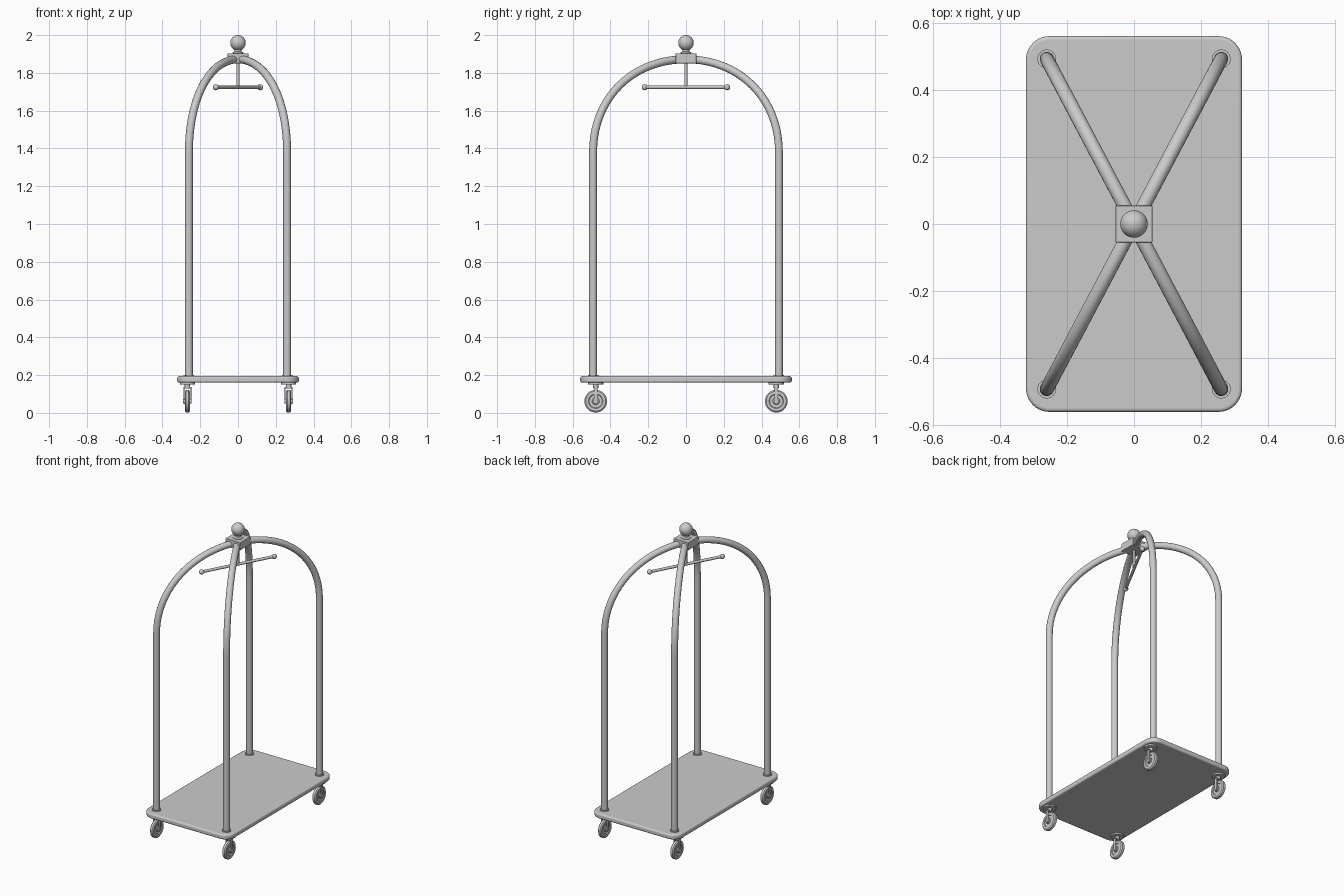
import bpy, math
from mathutils import Vector

if "Cube" in bpy.data.objects:
    bpy.data.objects.remove(bpy.data.objects["Cube"])

TX, TY = 0.26, 0.492      # post positions


def finish(ob, name, angle=35):
    ob.name = name
    bpy.ops.object.select_all(action='DESELECT')
    ob.select_set(True)
    bpy.context.view_layer.objects.active = ob
    bpy.ops.object.shade_smooth_by_angle(angle=math.radians(angle))
    return ob


def bevel(ob, width, segments=3):
    m = ob.modifiers.new("Bevel", 'BEVEL')
    m.width, m.segments, m.limit_method = width, segments, 'ANGLE'


def box(name, loc, size, bev=0.0):
    bpy.ops.mesh.primitive_cube_add(size=1, location=loc)
    ob = bpy.context.object
    ob.scale = size
    bpy.ops.object.transform_apply(location=False, rotation=False, scale=True)
    if bev:
        bevel(ob, bev)
    return finish(ob, name)


def rod(name, a, b, r, n=24):
    a, b = Vector(a), Vector(b)
    bpy.ops.mesh.primitive_cylinder_add(vertices=n, radius=r, depth=(b - a).length, location=(a + b) / 2)
    ob = bpy.context.object
    ob.rotation_euler = (b - a).to_track_quat('Z', 'Y').to_euler()
    return finish(ob, name)


def ball(name, loc, r):
    bpy.ops.mesh.primitive_uv_sphere_add(segments=32, ring_count=16, radius=r, location=loc)
    return finish(bpy.context.object, name)


def lathe(name, profile, loc, axis='Z', n=40, closed=False):
    """Revolve (radius, height) points around the Z or X axis."""
    verts, faces, k = [], [], len(profile)
    for i in range(n):
        t = 2 * math.pi * i / n
        for r, h in profile:
            c, s = r * math.cos(t), r * math.sin(t)
            verts.append((c, s, h) if axis == 'Z' else (h, c, s))
    for i in range(n):
        j = (i + 1) % n
        for p in range(k if closed else k - 1):
            q = (p + 1) % k
            faces.append((i * k + p, j * k + p, j * k + q, i * k + q))
    me = bpy.data.meshes.new(name)
    me.from_pydata(verts, [], faces)
    ob = bpy.data.objects.new(name, me)
    bpy.context.collection.objects.link(ob)
    ob.location = loc
    return finish(ob, name)


def slab(name, hx, hy, r, z0, z1, edge):
    """Rounded-corner plate with a rounded rim."""
    pts = []
    for cx, cy, a0 in ((1, 1, 0), (-1, 1, 90), (-1, -1, 180), (1, -1, 270)):
        for i in range(11):
            a = math.radians(a0 + 9 * i)
            pts.append((cx * (hx - r) + r * math.cos(a), cy * (hy - r) + r * math.sin(a)))
    n = len(pts)
    verts = [(x, y, z) for z in (z0, z1) for x, y in pts]
    faces = [tuple(reversed(range(n))), tuple(range(n, 2 * n))]
    faces += [(i, (i + 1) % n, n + (i + 1) % n, n + i) for i in range(n)]
    me = bpy.data.meshes.new(name)
    me.from_pydata(verts, [], faces)
    ob = bpy.data.objects.new(name, me)
    bpy.context.collection.objects.link(ob)
    bevel(ob, edge, 4)
    return finish(ob, name)


def arch(name, sx):
    """Diagonal hoop: straight posts joined by a bezier arch."""
    cu = bpy.data.curves.new(name, 'CURVE')
    cu.dimensions, cu.bevel_depth, cu.bevel_resolution = '3D', 0.021, 6
    cu.resolution_u, cu.use_fill_caps = 20, True
    sp = cu.splines.new('BEZIER')
    sp.bezier_points.add(4)
    P = Vector((sx * TX, TY, 0))
    Z = Vector((0, 0, 1))
    zs, zt, k = 1.38, 1.872, 0.58
    up, side = Z * (zt - zs) * k, P * k
    data = [(-P + Z * 0.185, Z * 0.3, Z * 0.3), (-P + Z * zs, Z * 0.3, up),
            (Z * zt, side, side), (P + Z * zs, -up, -Z * 0.3),
            (P + Z * 0.185, -Z * 0.3, -Z * 0.3)]
    for bp, (co, hin, hout) in zip(sp.bezier_points, data):
        bp.handle_left_type = bp.handle_right_type = 'FREE'
        bp.co, bp.handle_left, bp.handle_right = co, co - hin, co + hout
    ob = bpy.data.objects.new(name, cu)
    bpy.context.collection.objects.link(ob)
    bpy.ops.object.select_all(action='DESELECT')
    ob.select_set(True)
    bpy.context.view_layer.objects.active = ob
    bpy.ops.object.convert(target='MESH')
    return finish(bpy.context.object, name)


# deck
slab("deck_bumper", 0.322, 0.56, 0.07, 0.16, 0.194, 0.010)

# crossed hoops, hub and finial
arch("hoop_a", 1)
arch("hoop_b", -1)
box("hub_block", (0, 0, 1.877), (0.11, 0.11, 0.052), 0.002)
lathe("finial_neck", [(0, 1.9), (0.03, 1.9), (0.03, 1.906), (0.02, 1.913), (0.019, 1.92), (0.026, 1.935), (0, 1.94)], (0, 0, 0))
ball("finial_ball", (0, 0, 1.959), 0.041)

# hanging rail, parallel to one hoop
rod("rail_drop", (0, 0, 1.86), (0, 0, 1.724), 0.008)
E = Vector((0.117, 0.218, 0))
Zr = Vector((0, 0, 1.724))
rod("hanging_rail", Zr - E, Zr + E, 0.009)
for s in (-1, 1):
    ball("rail_end_ball", Zr + E * s, 0.016)

# post collars and casters
wheel = [(0.012, -0.014), (0.017, -0.014), (0.019, -0.008), (0.035, -0.008), (0.038, -0.013), (0.053, -0.013), (0.060, -0.007)]
wheel += [(r, -h) for r, h in reversed(wheel)]
for sx in (-1, 1):
    for sy in (-1, 1):
        x, y = sx * 0.268, sy * 0.478
        rod("post_collar", (sx * TX, sy * TY, 0.19), (sx * TX, sy * TY, 0.2), 0.028)
        rod("caster_plate", (x, y, 0.150), (x, y, 0.163), 0.04)
        rod("caster_swivel", (x, y, 0.132), (x, y, 0.152), 0.014)
        box("fork_crown", (x, y, 0.133), (0.042, 0.024, 0.008), 0.002)
        for s in (-1, 1):
            box("fork_leg", (x + s * 0.018, y, 0.094), (0.005, 0.02, 0.082), 0.0015)
        lathe("caster_wheel", wheel, (x, y, 0.062), 'X', closed=True)
        rod("caster_axle", (x - 0.023, y, 0.062), (x + 0.023, y, 0.062), 0.0125)
